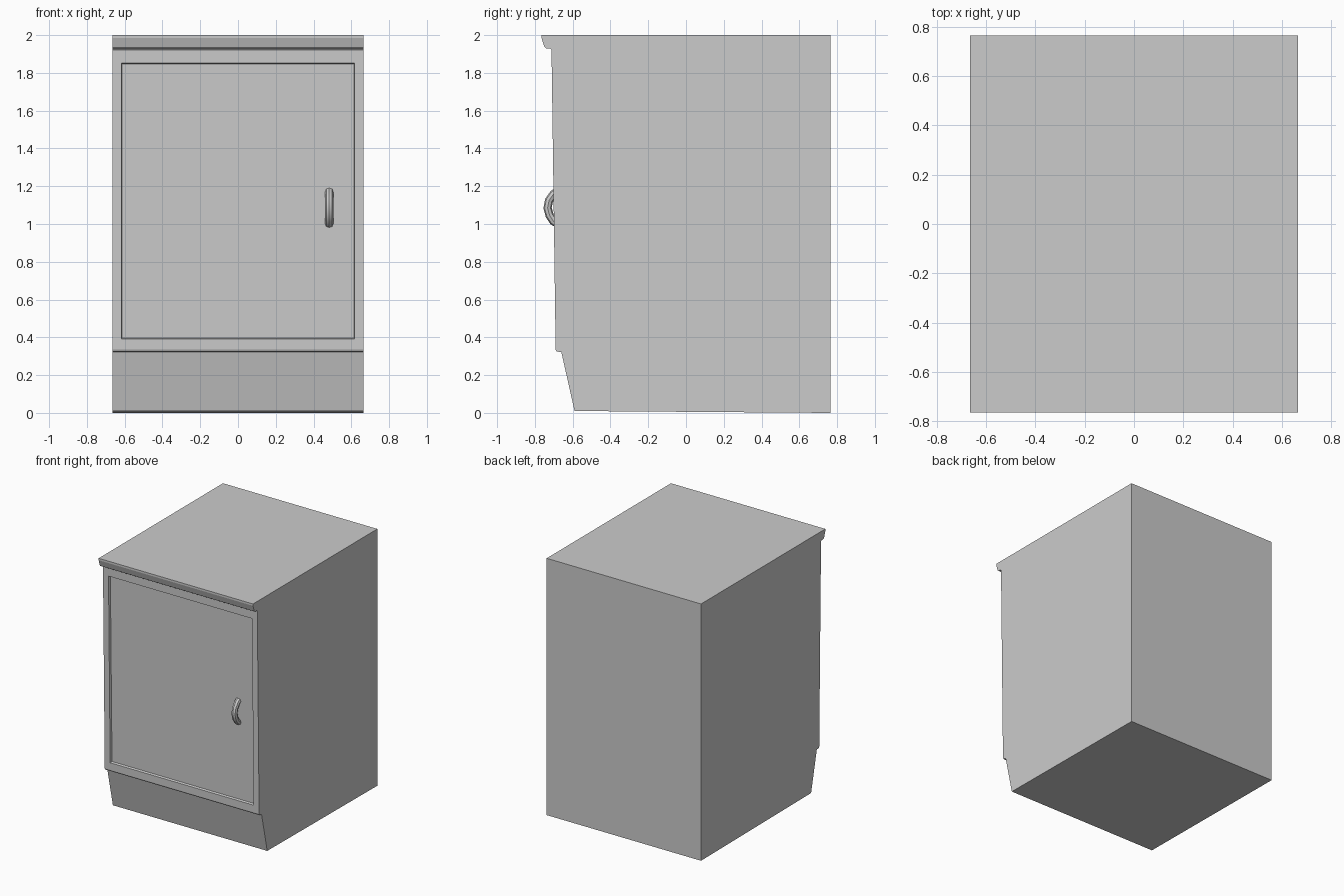
import bpy, bmesh
from mathutils import Vector

if "Cube" in bpy.data.objects:
    bpy.data.objects.remove(bpy.data.objects["Cube"])

HALF_W = 0.665


def add_object(name, bm):
    mesh = bpy.data.meshes.new(name)
    bm.to_mesh(mesh)
    bm.free()
    obj = bpy.data.objects.new(name, mesh)
    bpy.context.collection.objects.link(obj)
    return obj


# Cabinet body: side profile (y, z) with worktop lip, front and sloping plinth
profile = [(0.765, 0.0), (0.765, 2.0), (-0.765, 2.0), (-0.765, 1.985),
           (-0.75, 1.938), (-0.74, 1.93), (-0.718, 1.93), (-0.712, 1.922),
           (-0.69, 0.335), (-0.685, 0.325), (-0.66, 0.322), (-0.59, 0.01)]
bm = bmesh.new()
side = bm.faces.new([bm.verts.new((-HALF_W, y, z)) for y, z in profile])
ext = bmesh.ops.extrude_face_region(bm, geom=[side], use_keep_orig=True)
bmesh.ops.translate(bm, vec=(2 * HALF_W, 0, 0),
                    verts=[g for g in ext["geom"] if isinstance(g, bmesh.types.BMVert)])
bmesh.ops.recalc_face_normals(bm, faces=bm.faces)

# Door panel: sunk into the front face inside a frame
bm.faces.ensure_lookup_table()
door = max((f for f in bm.faces if f.normal.y < -0.9), key=lambda f: f.calc_area())
bmesh.ops.inset_individual(bm, faces=[door], thickness=0.047, use_even_offset=True)
for v in door.verts:
    target = 1.853 if v.co.z > 1 else 0.392
    v.co.y += (v.co.z - target) * 0.0139
    v.co.z = target
bm.normal_update()
bmesh.ops.inset_individual(bm, faces=[door], thickness=0.005, depth=-0.016,
                           use_even_offset=True)
add_object("cabinet_body", bm)

# Handle: bent tube on the right of the door
path = [(-0.68, 1.172), (-0.702, 1.158), (-0.725, 1.125), (-0.733, 1.085),
        (-0.722, 1.045), (-0.702, 1.015), (-0.678, 1.0)]
curve = bpy.data.curves.new("handle", 'CURVE')
curve.dimensions = '3D'
curve.bevel_depth = 0.022
curve.bevel_resolution = 2
curve.use_fill_caps = True
spline = curve.splines.new('POLY')
spline.points.add(len(path) - 1)
for p, (y, z) in zip(spline.points, path):
    p.co = Vector((0.483, y, z, 1))
handle = bpy.data.objects.new("handle", curve)
bpy.context.collection.objects.link(handle)
bpy.context.view_layer.objects.active = handle
handle.select_set(True)
bpy.ops.object.convert(target='MESH')
bpy.ops.object.shade_smooth_by_angle()
